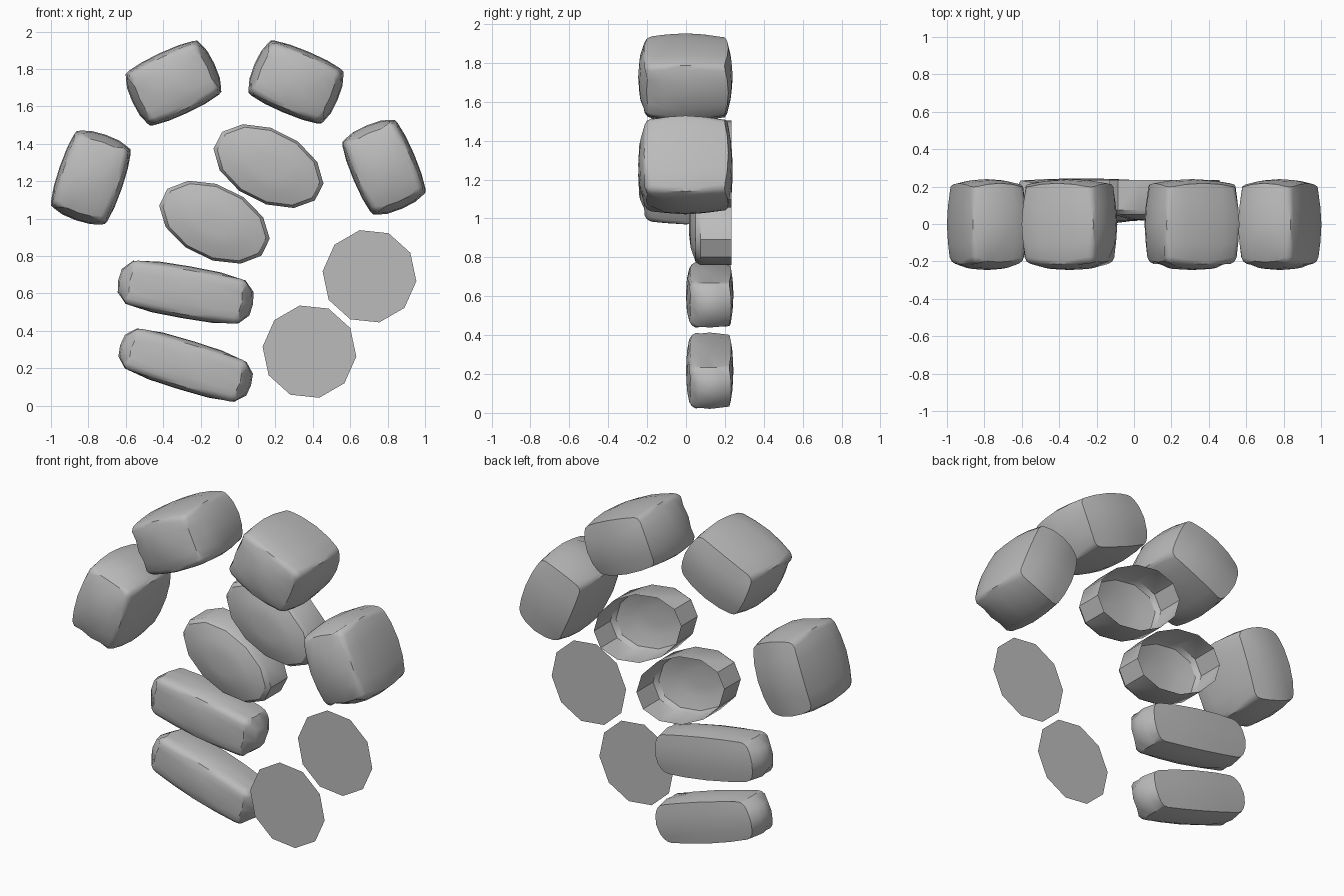
import bpy, bmesh, math
from mathutils import Matrix, Vector

if "Cube" in bpy.data.objects:
    bpy.data.objects.remove(bpy.data.objects["Cube"], do_unlink=True)

grey = bpy.data.materials.new("plain_grey")
grey.use_nodes = True
grey.diffuse_color = (0.5, 0.5, 0.5, 1)
grey.node_tree.nodes["Principled BSDF"].inputs["Base Color"].default_value = (0.5, 0.5, 0.5, 1)


def finish(bm, name, loc, angle, smooth=None):
    """Turn the part about the y axis, place it and shade it."""
    mesh = bpy.data.meshes.new(name)
    bm.to_mesh(mesh)
    bm.free()
    mesh.materials.append(grey)
    obj = bpy.data.objects.new(name, mesh)
    bpy.context.collection.objects.link(obj)
    obj.location = loc
    obj.rotation_euler = (0, -math.radians(angle), 0)
    if smooth:
        bpy.ops.object.select_all(action='DESELECT')
        obj.select_set(True)
        bpy.context.view_layer.objects.active = obj
        bpy.ops.object.shade_smooth_by_angle(angle=math.radians(smooth))


def pillow(name, loc, half, angle):
    """Block with bulging faces, rounded at the front and sides, crisp at the back."""
    bm = bmesh.new()
    bmesh.ops.create_cube(bm, size=2)
    bmesh.ops.subdivide_edges(bm, edges=bm.edges[:], cuts=3, use_grid_fill=True)
    rim = [e for e in bm.edges if e.calc_face_angle() > 1
           and not all(v.co.y > 0.99 for v in e.verts)]
    for v in bm.verts:
        x, y, z = v.co
        k = 0.12
        v.co = Vector((half[0] * x * (1 - k * (y * y + z * z) / 1.3),
                       half[1] * y * (1 - k * (x * x + z * z) / 1.3),
                       half[2] * z * (1 - k * (x * x + y * y) / 1.3)))
    bmesh.ops.bevel(bm, geom=rim, offset=0.028, segments=2, profile=0.5, affect='EDGES')
    finish(bm, name, loc, angle, 42)


def cup(name, loc, angle, major=0.315, minor=0.195, sides=12):
    """Oval shell, domed at the front and open at the back."""
    bm = bmesh.new()
    rings = []
    for scale, y in ((1, 0.235), (1, 0.075), (0.93, 0.05), (0.6, 0.024), (0.3, 0.016)):
        rings.append([bm.verts.new((major * scale * math.cos(a), y, minor * scale * math.sin(a)))
                      for a in (math.tau * (i + 0.5) / sides for i in range(sides))])
    for r, s in zip(rings, rings[1:]):
        for i in range(sides):
            j = (i + 1) % sides
            bm.faces.new((r[i], r[j], s[j], s[i]))
    bm.faces.new(rings[-1])
    bmesh.ops.recalc_face_normals(bm, faces=bm.faces[:])
    finish(bm, name, loc, angle, 35)


def disc(name, loc):
    """Flat ten-sided disc facing the front."""
    bm = bmesh.new()
    bmesh.ops.create_circle(bm, cap_ends=True, segments=10, radius=0.252,
                            matrix=Matrix.Rotation(math.pi / 2, 4, 'X'))
    finish(bm, name, loc, 84)


# Arch of four blocks
block = (0.242, 0.243, 0.176)
pillow("outer_right_block", (-0.787, -0.003, 1.22), block, 71)
pillow("upper_right_block", (-0.345, -0.003, 1.725), block, 25)
pillow("upper_left_block", (0.31, -0.003, 1.73), block, -23)
pillow("outer_left_block", (0.78, -0.003, 1.275), block, -67)

# Two oval cups
cup("upper_cup", (0.163, 0, 1.281), -27)
cup("lower_cup", (-0.126, 0, 0.981), -26)

# Two long bars
pillow("upper_bar", (-0.28, 0.122, 0.607), (0.366, 0.122, 0.14), -10)
pillow("lower_bar", (-0.28, 0.122, 0.217), (0.366, 0.122, 0.134), -17)

# Two flat discs
disc("upper_disc", (0.703, -0.07, 0.692))
disc("lower_disc", (0.382, -0.07, 0.289))
